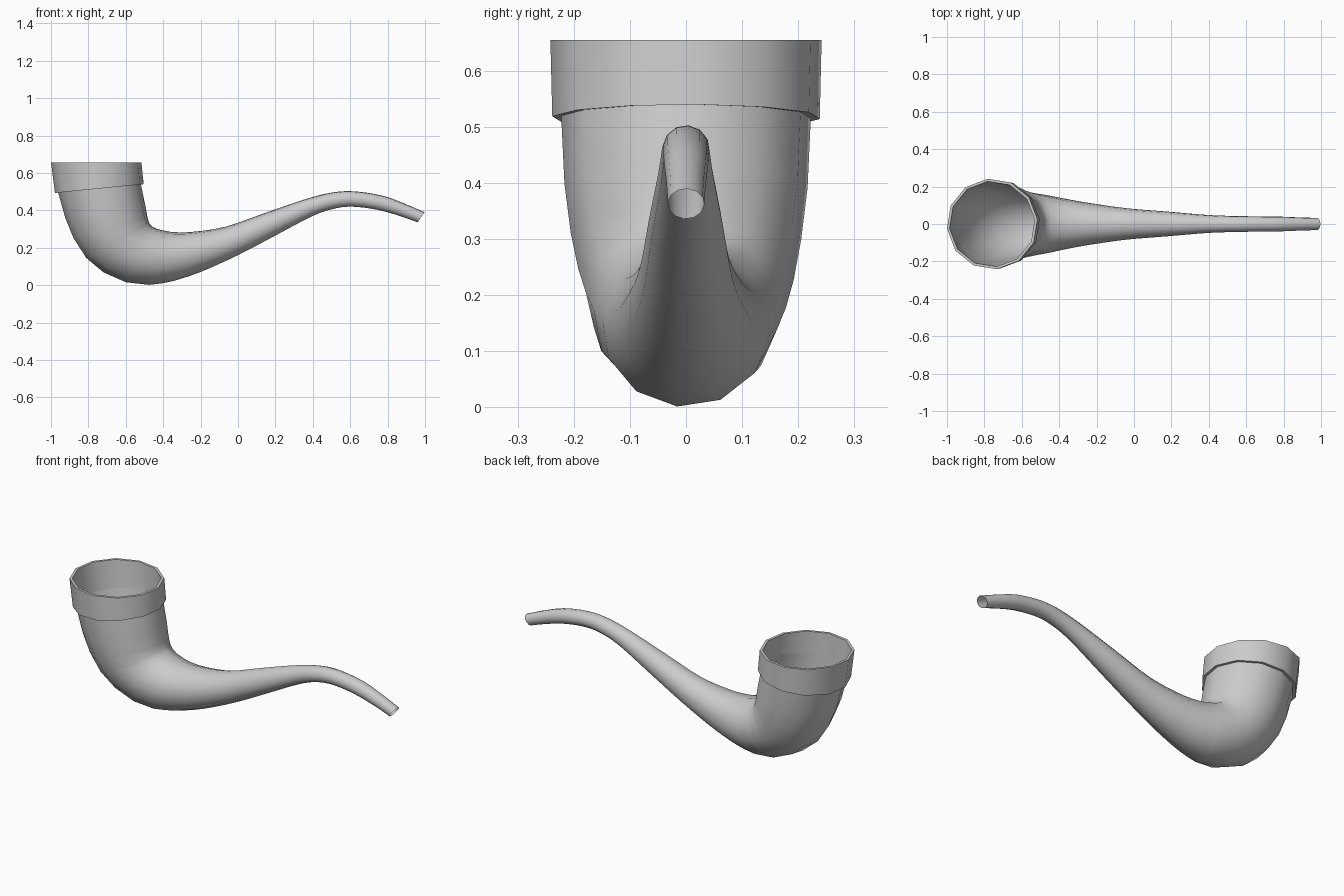
import bpy, bmesh, math
from mathutils import Vector

if "Cube" in bpy.data.objects:
    bpy.data.objects.remove(bpy.data.objects["Cube"])

SIDES = 12
TWIST = math.radians(6)


def build(name, sections):
    """Skin 12-sided rings; each section is (outer x, outer z, inner x, inner z)."""
    bm = bmesh.new()
    rings = []
    for ox, oz, ix, iz in sections:
        a, b = Vector((ox, 0, oz)), Vector((ix, 0, iz))
        mid, u = (a + b) / 2, (b - a) / 2
        v = Vector((0, u.length, 0))
        ring = []
        for k in range(SIDES):
            t = TWIST + math.tau * k / SIDES
            ring.append(bm.verts.new(mid + u * math.cos(t) + v * math.sin(t)))
        rings.append(ring)
    for r, s in zip(rings, rings[1:]):
        for k in range(SIDES):
            n = (k + 1) % SIDES
            # rings run from the bowl mouth to the tip, so this winding faces out
            bm.faces.new((r[k], s[k], s[n], r[n]))
    mesh = bpy.data.meshes.new(name)
    bm.to_mesh(mesh)
    bm.free()
    ob = bpy.data.objects.new(name, mesh)
    bpy.context.collection.objects.link(ob)
    bpy.ops.object.select_all(action='DESELECT')
    ob.select_set(True)
    bpy.context.view_layer.objects.active = ob
    bpy.ops.object.shade_smooth_by_angle(angle=math.radians(60))
    return ob


def refine(pts, steps):
    """Catmull-Rom subdivision of a list of sections."""
    out = []
    for i in range(len(pts) - 1):
        p0, p1 = pts[max(i - 1, 0)], pts[i]
        p2, p3 = pts[i + 1], pts[min(i + 2, len(pts) - 1)]
        for j in range(steps):
            t = j / steps
            out.append(tuple(
                0.5 * (2 * b + (c - a) * t + (2 * a - 5 * b + 4 * c - d) * t * t
                       + (3 * b - a - 3 * c + d) * t ** 3)
                for a, b, c, d in zip(p0, p1, p2, p3)))
    return out + [pts[-1]]


# Curved bowl: coarse rings around the heel
bowl = [
    (-0.963, 0.495, -0.518, 0.540),
    (-0.925, 0.360, -0.495, 0.430),
    (-0.880, 0.250, -0.482, 0.360),
    (-0.812, 0.145, -0.473, 0.330),
    (-0.720, 0.068, -0.460, 0.315),
    (-0.600, 0.015, -0.438, 0.303),
]
# Tapering S-shaped stem: fine rings to the open tip
stem = [
    (-0.475, 0.001, -0.400, 0.293),
    (-0.360, 0.018, -0.350, 0.285),
    (-0.200, 0.070, -0.250, 0.285),
    (0.000, 0.160, -0.070, 0.312),
    (0.200, 0.265, 0.140, 0.385),
    (0.400, 0.370, 0.360, 0.460),
    (0.520, 0.410, 0.500, 0.495),
    (0.620, 0.419, 0.620, 0.502),
    (0.750, 0.402, 0.775, 0.478),
    (0.870, 0.368, 0.900, 0.432),
    (0.960, 0.336, 0.997, 0.390),
]
build("bowl_and_stem", bowl + refine(stem, 3))

# Collar: inner wall up, over the thin rim, down the outside, under the ledge
build("bowl_collar", [
    bowl[0],
    (-0.987, 0.655, -0.530, 0.655),
    (-1.001, 0.655, -0.515, 0.655),
    (-0.980, 0.493, -0.503, 0.540),
    bowl[0],
])
